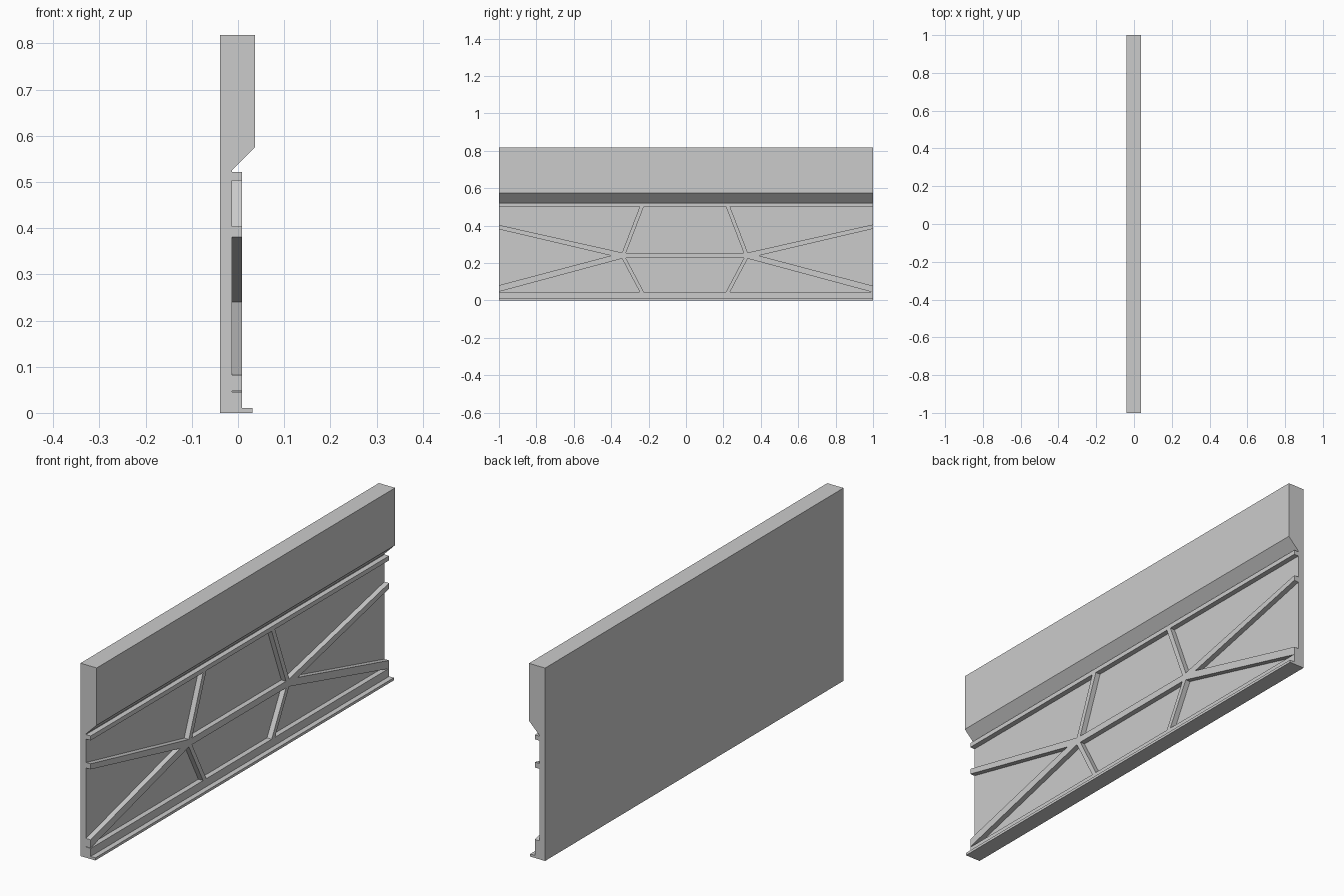
import bpy, bmesh

if "Cube" in bpy.data.objects:
    bpy.data.objects.remove(bpy.data.objects["Cube"])


def add_prism(bm, points, axis, lo, hi):
    """Extrude a closed 2D outline along x or y, from lo to hi."""
    def place(p, t):
        return (p[0], t, p[1]) if axis == 'y' else (t, p[0], p[1])
    face = bm.faces.new([bm.verts.new(place(p, lo)) for p in points])
    out = bmesh.ops.extrude_face_region(bm, geom=[face])
    for v in out['geom']:
        if isinstance(v, bmesh.types.BMVert):
            if axis == 'y':
                v.co.y = hi
            else:
                v.co.x = hi


def make_object(name, bm):
    bmesh.ops.recalc_face_normals(bm, faces=bm.faces[:])
    mesh = bpy.data.meshes.new(name)
    bm.to_mesh(mesh)
    bm.free()
    obj = bpy.data.objects.new(name, mesh)
    bpy.context.collection.objects.link(obj)
    return obj


BACK, FLOOR, RIB, LIP, TOP = -0.039, -0.013, 0.009, 0.031, 0.037

# wall panel: heavy top band, chamfer, notch, rib layer and bottom lip
bm = bmesh.new()
add_prism(bm, [(BACK, 0), (LIP, 0), (LIP, 0.011), (RIB, 0.011), (RIB, 0.522),
               (FLOOR, 0.522), (FLOOR, 0.525), (TOP, 0.575), (TOP, 0.818),
               (BACK, 0.818)], 'y', -1, 1)
panel = make_object("wall_panel", bm)

# recesses between the ribs, outlines in (y, z)
centre = [
    [(-0.219, 0.503), (0.219, 0.503), (0.315, 0.254), (-0.315, 0.254)],
    [(-0.219, 0.045), (0.219, 0.045), (0.315, 0.226), (-0.315, 0.226)],
]
side = [
    [(0.241, 0.503), (1.1, 0.503), (1.1, 0.4276), (0.336, 0.256)],
    [(0.395, 0.24), (1.1, 0.4055), (1.1, 0.0536)],
    [(0.241, 0.045), (1.001, 0.045), (0.336, 0.224)],
]
shift = -0.006
bm = bmesh.new()
for outline in centre:
    add_prism(bm, [(y + shift, z) for y, z in outline], 'x', FLOOR, 0.1)
for s in (-1, 1):
    for outline in side:
        add_prism(bm, [(s * y + shift, z) for y, z in outline], 'x', FLOOR, 0.1)
cutter = make_object("recess_cutter", bm)
cutter.hide_render = True

# cut the recesses and discard the cutter
mod = panel.modifiers.new("recesses", 'BOOLEAN')
mod.operation = 'DIFFERENCE'
mod.solver = 'EXACT'
mod.object = cutter
bpy.context.view_layer.objects.active = panel
bpy.ops.object.modifier_apply(modifier=mod.name)
bpy.data.objects.remove(cutter)
